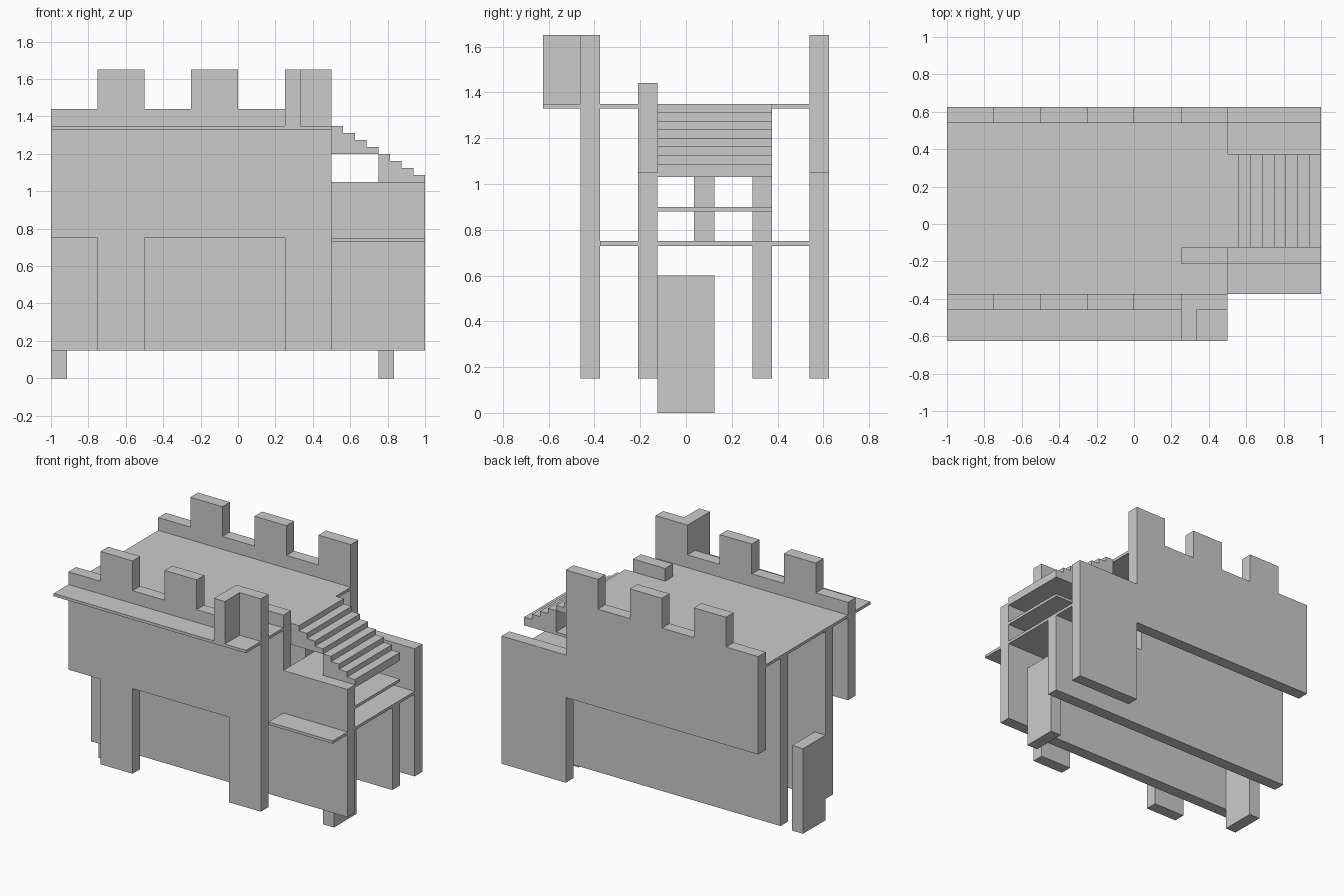
import bpy, bmesh

if "Cube" in bpy.data.objects:
    bpy.data.objects.remove(bpy.data.objects["Cube"])


def panel(name, pts, y0, y1):
    """Extrude an x-z outline from y0 to y1."""
    bm = bmesh.new()
    face = bm.faces.new([bm.verts.new((x, y0, z)) for x, z in pts])
    ext = bmesh.ops.extrude_face_region(bm, geom=[face])
    verts = [v for v in ext["geom"] if isinstance(v, bmesh.types.BMVert)]
    bmesh.ops.translate(bm, vec=(0, y1 - y0, 0), verts=verts)
    bmesh.ops.recalc_face_normals(bm, faces=bm.faces[:])
    mesh = bpy.data.meshes.new(name)
    bm.to_mesh(mesh)
    bm.free()
    obj = bpy.data.objects.new(name, mesh)
    bpy.context.collection.objects.link(obj)
    return obj


def box(name, x0, x1, y0, y1, z0, z1):
    return panel(name, [(x0, z0), (x1, z0), (x1, z1), (x0, z1)], y0, y1)


# Battlement outline shared by both outer walls, running from right to left
LOW, HIGH, BASE = 1.44, 1.65, 0.15
battlement = []
for i in range(6):
    x = 0.5 - 0.25 * i
    z = HIGH if i % 2 == 0 else LOW
    battlement += [(x, z), (x - 0.25, z)]

# Front wall standing on two legs
panel("front_wall", [(-1, 0.75), (-0.75, 0.75), (-0.75, BASE), (-0.5, BASE),
                     (-0.5, 0.75), (0.25, 0.75), (0.25, BASE), (0.5, BASE)]
      + battlement, -0.46, -0.375)

# Back wall with a lower wing beside the stairs
panel("back_wall", [(-1, 0.75), (0.5, 0.75), (0.5, BASE), (1, BASE),
                    (1, 1.05), (0.5, 1.05)] + battlement, 0.54, 0.625)

# Inner walls: the front one rises into a short rail, the back one leaves a doorway
panel("inner_front_wall", [(-1, BASE), (1, BASE), (1, 1.05), (0.5, 1.05),
                           (0.5, LOW), (0.25, LOW), (0.25, 1.34), (-1, 1.34)],
      -0.21, -0.125)
panel("inner_back_wall", [(-1, BASE), (1, BASE), (1, 0.74), (0.25, 0.74),
                          (0.25, 1.34), (-1, 1.34)], 0.29, 0.375)
box("inner_post", 0.25, 0.5, 0.035, 0.125, 0.75, 1.33)

# Upper deck with front balcony and its corner merlon
box("upper_deck", -1, 0.5, -0.625, 0.54, 1.33, 1.35)
box("corner_merlon", 0.25, 0.335, -0.625, -0.46, 1.33, HIGH)

# Landings under the stairs
box("lower_landing", 0.5, 1, -0.375, 0.54, 0.73, 0.75)
for i, z in enumerate((0.88, 1.03)):
    box(f"landing_{i + 1}", 0.5, 1, -0.125, 0.375, z, z + 0.02)

# Two flights of four steps
for flight in range(2):
    x0, top = 0.5 + 0.25 * flight, 1.35 - 0.15 * flight
    pts = [(x0 + 0.25, top - 0.15), (x0, top - 0.15)]
    for s in range(4):
        z = top - 0.0375 * s
        pts += [(x0 + 0.0625 * s, z), (x0 + 0.0625 * (s + 1), z)]
    panel(f"stair_flight_{flight + 1}", pts, -0.125, 0.375)

# Upright feet
for side, x in (("left", -1), ("right", 0.75)):
    box(f"{side}_foot", x, x + 0.085, -0.125, 0.125, 0, 0.6)
